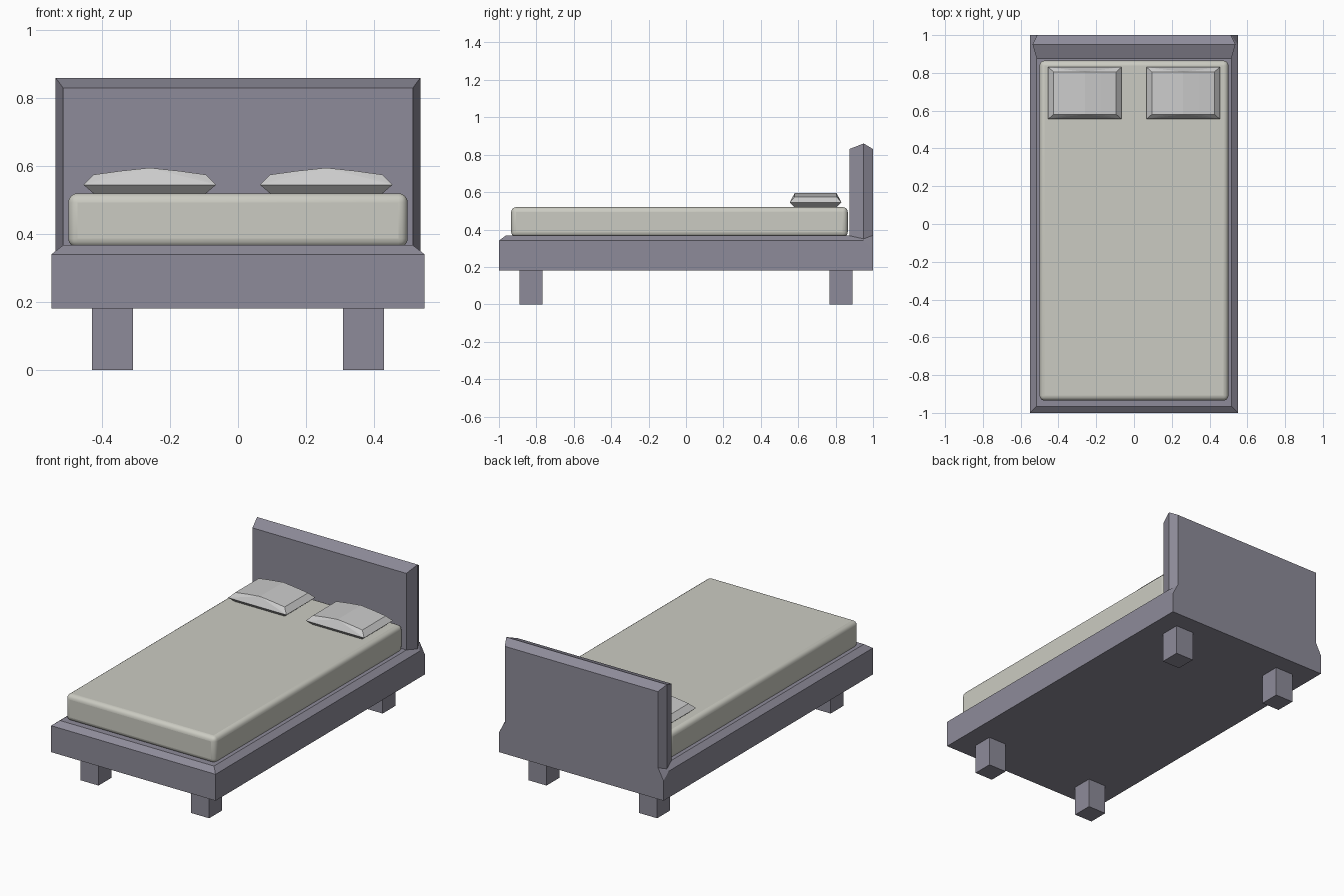
import bpy, bmesh

if "Cube" in bpy.data.objects:
    bpy.data.objects.remove(bpy.data.objects["Cube"])


def material(name, rgb):
    m = bpy.data.materials.new(name)
    m.diffuse_color = (*rgb, 1)
    m.use_nodes = True
    m.node_tree.nodes["Principled BSDF"].inputs["Base Color"].default_value = m.diffuse_color
    return m


WOOD = material("painted_wood", (0.27, 0.26, 0.32))
CLOTH = material("cream_cloth", (0.60, 0.60, 0.54))


def finish(bm, name, mat=None):
    bmesh.ops.recalc_face_normals(bm, faces=bm.faces)
    me = bpy.data.meshes.new(name)
    bm.to_mesh(me)
    bm.free()
    ob = bpy.data.objects.new(name, me)
    bpy.context.collection.objects.link(ob)
    if mat:
        me.materials.append(mat)
    return ob


def box(name, x, y, z, mat):
    bm = bmesh.new()
    bmesh.ops.create_cube(bm, size=1)
    for v in bm.verts:
        v.co = [a[0] if c < 0 else a[1] for a, c in zip((x, y, z), v.co)]
    return finish(bm, name, mat)


def hull(name, points, mat=None):
    """Convex solid around a few points, coplanar triangles merged."""
    bm = bmesh.new()
    for p in points:
        bm.verts.new(p)
    bmesh.ops.convex_hull(bm, input=bm.verts)
    bmesh.ops.dissolve_limit(bm, angle_limit=0.01, verts=bm.verts, edges=bm.edges)
    return finish(bm, name, mat)


def mirrored(half):
    return [(s * x, y, z) for x, y, z in half for s in (-1, 1)]


# Base frame: chamfered top rim, clipped corners under the headboard
hull("bed_frame", mirrored([
    (0.55, -1, 0.18), (0.55, 1, 0.18),
    (0.55, -1, 0.34), (0.55, 0.95, 0.34), (0.55, 1, 0.30),
    (0.515, -0.965, 0.367), (0.515, 1, 0.367)]), WOOD)

# Headboard: ridge along the top and sides
hull("headboard", mirrored([
    (w, y, z) for w, y, top in ((0.515, 0.873, 0.83), (0.537, 0.95, 0.86), (0.512, 1, 0.83))
    for z in (0.345, top)]), WOOD)

# Legs
for sx, side in ((-1, "left"), (1, "right")):
    for sy, end in ((-1, "front"), (1, "back")):
        x = sorted((sx * 0.31, sx * 0.43))
        y = sorted((sy * 0.768, sy * 0.89))
        box(f"{end}_{side}_leg", x, y, (0, 0.18), WOOD)

# Mattress with rounded edges
mattress = box("mattress", (-0.5, 0.5), (-0.935, 0.865), (0.36, 0.52), CLOTH)
bev = mattress.modifiers.new("rounding", 'BEVEL')
bev.width = 0.027
bev.segments = 4
bpy.context.view_layer.objects.active = mattress
mattress.select_set(True)
bpy.ops.object.shade_smooth_by_angle(angle=0.6)

# Pillows: pinched rim and a low arched top
ARCH = ((-0.165, 0.575), (-0.085, 0.586), (0, 0.595), (0.085, 0.586), (0.165, 0.575))
for sx, side in ((-1, "left"), (1, "right")):
    cx, cy = sx * 0.26, 0.693
    pts = []
    for sy in (-1, 1):
        for s in (-1, 1):
            pts += [(cx + s * 0.165, cy + sy * 0.112, 0.519),
                    (cx + s * 0.195, cy + sy * 0.138, 0.545)]
        pts += [(cx + x, cy + sy * 0.112, z) for x, z in ARCH]
    hull(f"{side}_pillow", pts)
